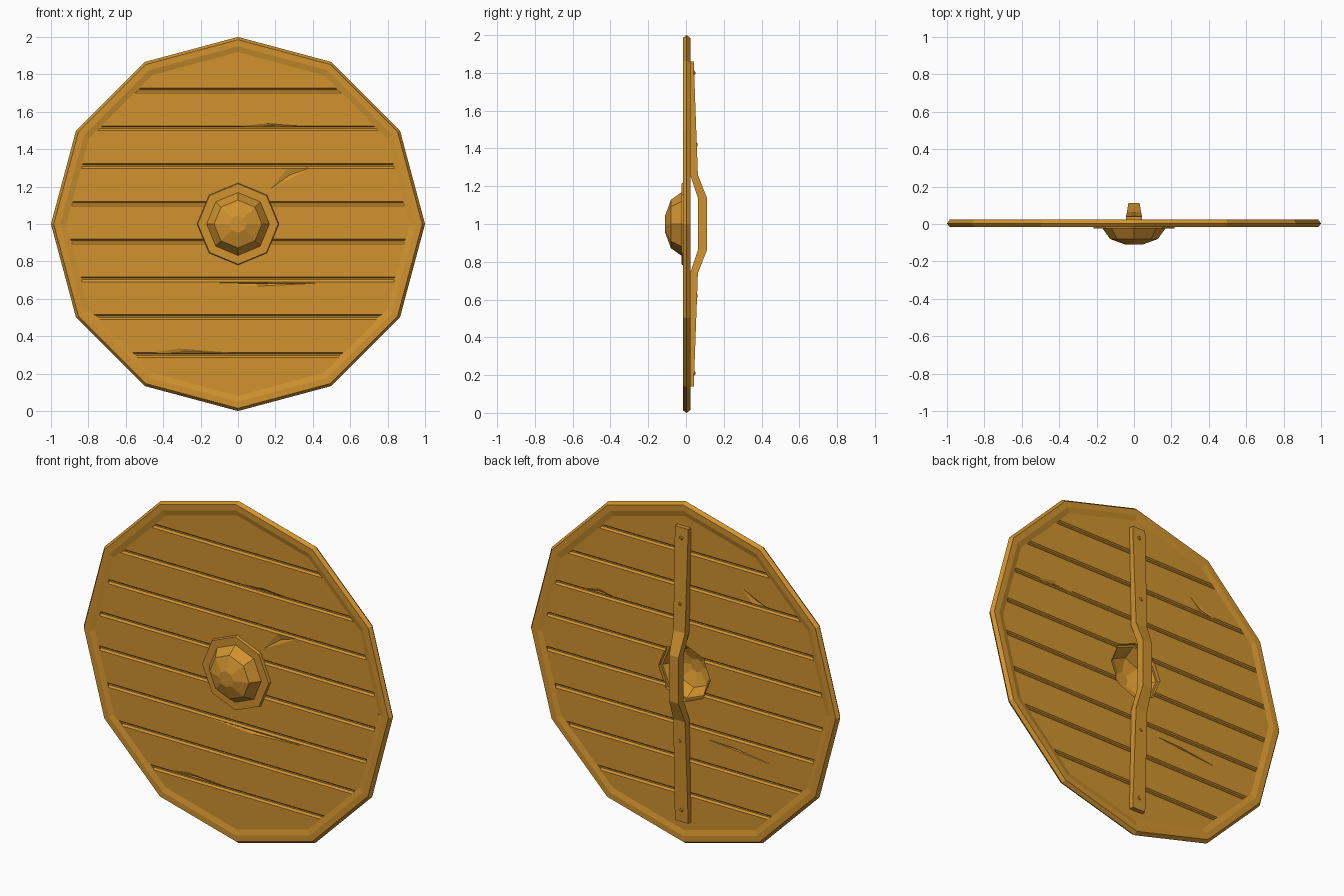
import bpy, bmesh
from math import sin, cos, pi, radians

if "Cube" in bpy.data.objects:
    bpy.data.objects.remove(bpy.data.objects["Cube"])

MID_Y, MID_Z = 0.003, 1.0        # middle plane and hub height of the disc
BOARD = 0.94                     # plank radius, tucked under the rim
HALF = 0.012                     # half thickness of the planks

wood = bpy.data.materials.new("warm_ochre")
wood.use_nodes = True
wood.diffuse_color = (0.63, 0.29, 0.028, 1)
bsdf = wood.node_tree.nodes["Principled BSDF"]
bsdf.inputs["Base Color"].default_value = wood.diffuse_color
bsdf.inputs["Roughness"].default_value = 0.8


def finish(name, bm):
    """Turn a bmesh into a flat shaded object."""
    bmesh.ops.recalc_face_normals(bm, faces=bm.faces)
    mesh = bpy.data.meshes.new(name)
    bm.to_mesh(mesh)
    bm.free()
    mesh.materials.append(wood)
    obj = bpy.data.objects.new(name, mesh)
    bpy.context.collection.objects.link(obj)
    return obj


def loft(name, rings, closed=False):
    """Skin a row of equal cross-sections; cap the ends unless closed."""
    bm = bmesh.new()
    rows = [[bm.verts.new(p) for p in ring] for ring in rings]
    pairs = list(zip(rows, rows[1:]))
    if closed:
        pairs.append((rows[-1], rows[0]))
    else:
        bm.faces.new(rows[0])
        bm.faces.new(rows[-1])
    for a, b in pairs:
        for i in range(len(a)):
            j = (i + 1) % len(a)
            bm.faces.new((a[i], a[j], b[j], b[i]))
    return finish(name, bm)


def circle(r, y, n):
    return [(r * cos(2 * pi * i / n), y, MID_Z + r * sin(2 * pi * i / n))
            for i in range(n)]


def cut(target, cutter):
    """Subtract the cutter and throw it away."""
    cutter.hide_render = True
    mod = target.modifiers.new("cut", 'BOOLEAN')
    mod.operation, mod.solver, mod.object = 'DIFFERENCE', 'EXACT', cutter
    bpy.context.view_layer.update()
    graph = bpy.context.evaluated_depsgraph_get()
    mesh = bpy.data.meshes.new_from_object(target.evaluated_get(graph))
    target.modifiers.clear()
    target.data = mesh
    bpy.data.objects.remove(cutter)


# Planked board with a bevelled groove between planks on both sides
def half_width(z):
    return min((BOARD * cos(radians(15)) - abs(z) * sin(radians(a))) / cos(radians(a))
               for a in (15, 45, 75))


levels = [(s * k * BOARD, HALF) for s in (-1, 1) for k in (0.5, 0.866, 0.99)]
for i in range(8):
    g = -0.698 + i * 0.202
    levels += [(g - 0.015, HALF), (g - 0.004, 0.003),
               (g + 0.004, 0.003), (g + 0.011, HALF)]
rings = []
for z, t in sorted(levels):
    w = half_width(z)
    rings.append([(x, MID_Y + y, MID_Z + z)
                  for x, y in ((-w, -t), (w, -t), (w, t), (-w, t))])
planks = loft("planks", rings)

# Opening behind the boss
cut(planks, loft("hole_cutter", [circle(0.168, y, 8) for y in (-0.1, 0.1)]))

# Shallow splits in the wood: side, then three corners in x and z
splits = [
    (-1, (0.15, 1.17), (0.26, 1.305), (0.42, 1.312)),
    (-1, (-0.56, 0.30), (-0.33, 0.338), (0.05, 0.31)),
    (-1, (-0.15, 1.515), (0.15, 1.54), (0.5, 1.515)),
    (-1, (-0.25, 0.69), (0.1, 0.665), (0.5, 0.685)),
    (1, (-0.35, 1.61), (-0.44, 1.515), (-0.59, 1.505)),
    (1, (-0.1, 0.655), (-0.3, 0.65), (-0.61, 0.61)),
    (1, (0.38, 1.315), (0.55, 1.35), (0.72, 1.315)),
]
for side, *corners in splits:
    bm = bmesh.new()
    tri = [bm.verts.new((x, MID_Y + side * (HALF + 0.002), z)) for x, z in corners]
    cx = sum(x for x, z in corners) / 3
    cz = sum(z for x, z in corners) / 3
    tip = bm.verts.new((cx, MID_Y + side * 0.003, cz))
    bm.faces.new(tri)
    for i in range(3):
        bm.faces.new((tri[i], tri[(i + 1) % 3], tip))
    cut(planks, finish("split_cutter", bm))

# Twelve sided rim with a ridged outer edge
side = [(0.915, 0.011), (0.95, 0.02), (0.985, 0.02)]
profile = [(r, -y) for r, y in side] + [(1.0, 0)] + [(r, y) for r, y in reversed(side)]
loft("rim", [circle(r, MID_Y + y, 12) for r, y in profile], closed=True)

# Hollow eight sided boss with a flat flange
outer = [(0.22, -0.006), (0.215, -0.024), (0.168, -0.024),
         (0.128, -0.08), (0.046, -0.11)]
inner = [(0.04, -0.1), (0.118, -0.072), (0.156, -0.006)]
bm_rings = [circle(r, y, 8) for r, y in outer]
bm_rings.append([(0, -0.11, MID_Z)] * 8)
bm_rings.append([(0, -0.1, MID_Z)] * 8)
bm_rings += [circle(r, y, 8) for r, y in inner]
boss = loft("boss", bm_rings, closed=True)
bm = bmesh.new()
bm.from_mesh(boss.data)
bmesh.ops.remove_doubles(bm, verts=bm.verts, dist=0.0001)
bmesh.ops.dissolve_degenerate(bm, edges=bm.edges, dist=0.0001)
bmesh.ops.recalc_face_normals(bm, faces=bm.faces)
bm.to_mesh(boss.data)
bm.free()

# Bent handle strap: height from hub, half width, inner and outer depth
half = [(0.135, 0.03, 0.064, 0.112), (0.26, 0.038, 0.022, 0.063),
        (0.86, 0.043, 0.014, 0.041)]
path = [(-z, w, a, b) for z, w, a, b in reversed(half)] + half
loft("handle", [[(-w, a, MID_Z + z), (w, a, MID_Z + z),
                 (w, b, MID_Z + z), (-w, b, MID_Z + z)] for z, w, a, b in path])

# Pointed rivets along the strap
for i, (z, y) in enumerate([(0.21, 0.042), (0.62, 0.055), (1.42, 0.055), (1.8, 0.042)]):
    bm = bmesh.new()
    bmesh.ops.create_cone(bm, cap_ends=True, segments=6,
                          radius1=0.02, radius2=0.006, depth=0.014)
    for v in bm.verts:
        x, h, d = v.co
        v.co = (x, y + d, z + h)
    finish(f"rivet_{i + 1}", bm)
